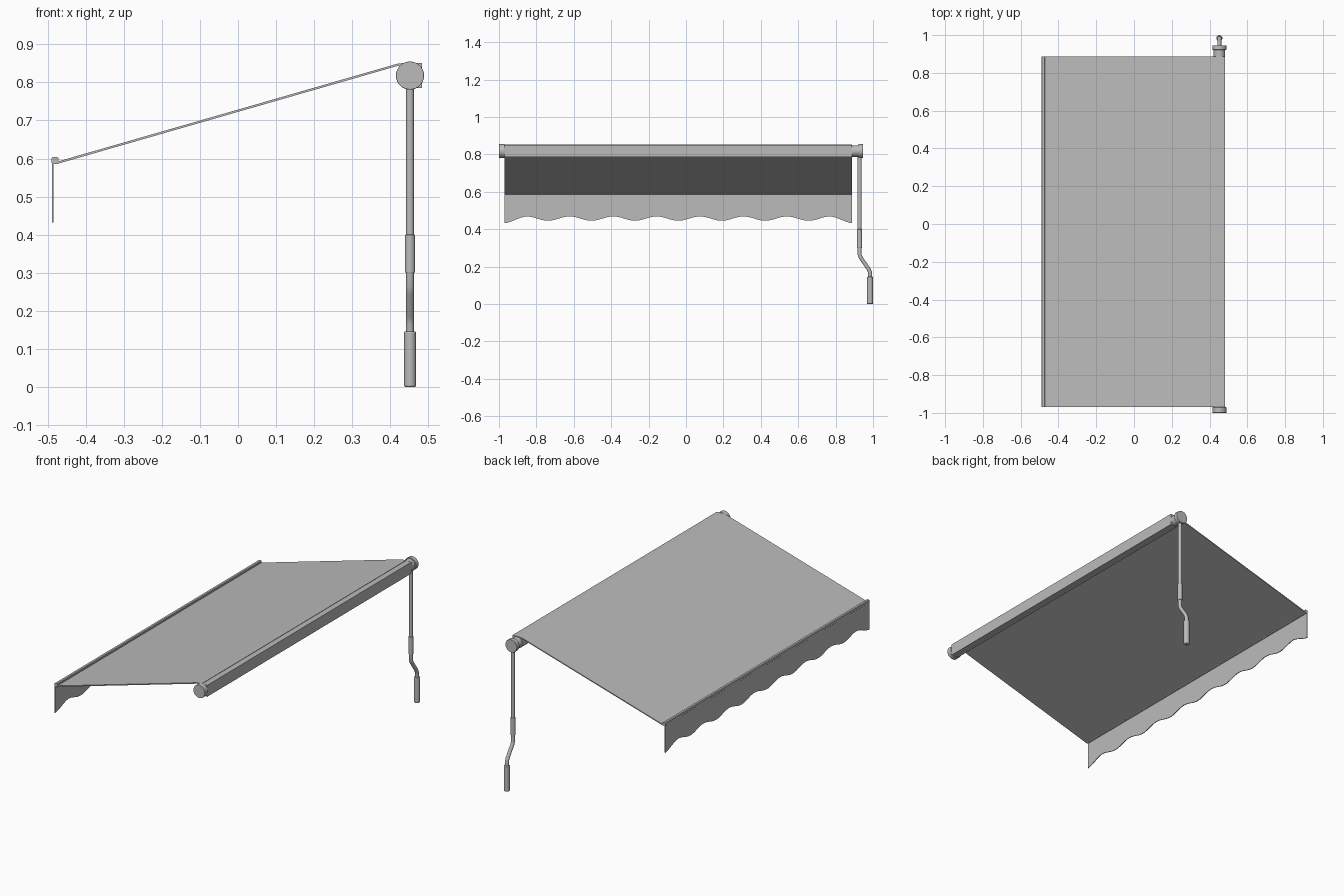
import bpy, bmesh, math
from mathutils import Vector

cube = bpy.data.objects.get("Cube")
if cube:
    bpy.data.objects.remove(cube, do_unlink=True)

grey = bpy.data.materials.new("plain_grey")
grey.use_nodes = True
grey.diffuse_color = (0.5, 0.5, 0.5, 1)
grey.node_tree.nodes["Principled BSDF"].inputs["Base Color"].default_value = (0.5, 0.5, 0.5, 1)

NEAR, FAR = -0.97, 0.888      # ends of the fabric
AX, AZ = 0.452, 0.818         # roller axis
ROD_Y, GRIP_Y = 0.928, 0.984  # crank offsets


def extrude(name, points, offset, smooth=True):
    """Solid made from a planar outline moved along an offset."""
    bm = bmesh.new()
    face = bm.faces.new([bm.verts.new(p) for p in points])
    geom = bmesh.ops.extrude_face_region(bm, geom=[face])["geom"]
    bmesh.ops.translate(bm, vec=offset,
                        verts=[g for g in geom if isinstance(g, bmesh.types.BMVert)])
    bmesh.ops.recalc_face_normals(bm, faces=bm.faces)
    mesh = bpy.data.meshes.new(name)
    bm.to_mesh(mesh)
    bm.free()
    obj = bpy.data.objects.new(name, mesh)
    bpy.context.collection.objects.link(obj)
    return finish(obj, smooth)


def finish(obj, smooth=True):
    obj.data.materials.append(grey)
    if smooth:
        bpy.ops.object.select_all(action="DESELECT")
        obj.select_set(True)
        bpy.context.view_layer.objects.active = obj
        bpy.ops.object.shade_smooth_by_angle(angle=math.radians(35))
    return obj


def profile(name, xz, y0, y1, smooth=True):
    return extrude(name, [(x, y0, z) for x, z in xz], (0, y1 - y0, 0), smooth)


def rod(name, start, end, radius, bevel=0.0):
    a, b = Vector(start), Vector(end)
    bpy.ops.mesh.primitive_cylinder_add(vertices=32, radius=radius, depth=(b - a).length,
                                        location=(a + b) / 2)
    obj = bpy.context.object
    obj.name = name
    obj.rotation_mode = "QUATERNION"
    obj.rotation_quaternion = (b - a).to_track_quat("Z", "Y")
    if bevel:
        mod = obj.modifiers.new("rounded_rim", "BEVEL")
        mod.width, mod.segments = bevel, 3
    return finish(obj)


# Cassette: round front, flat wall side
R = 0.033
arc = [math.radians(90 + 180 * i / 20) for i in range(21)]
outline = [(AX + R * math.cos(a), AZ + R * math.sin(a)) for a in arc]
outline += [(0.483, AZ - R), (0.483, AZ + R)]
profile("cassette", outline, NEAR, FAR)

# End caps and crank gearbox
rod("near_end_cap", (AX, -1, AZ), (AX, NEAR, AZ), 0.037, 0.002)
rod("gearbox_neck", (AX, FAR, AZ), (AX, 0.926, AZ), 0.031)
rod("gearbox_cap", (AX, 0.922, AZ), (AX, 0.946, AZ), 0.037, 0.002)

# Sloping fabric, bending over the roller
top = [(-0.478, 0.591), (0.418, 0.849), (0.45, 0.853)]
under = [(x, z - 0.006) for x, z in reversed(top)]
profile("awning_fabric", top + under, NEAR, FAR, False)

# Front bar with chamfered corners
bx, bz, h, c = -0.481, 0.595, 0.0095, 0.006
bar = [(bx + sx * p, bz + sz * q) for sx, sz, p, q in (
    (1, 1, c, h), (1, 1, h, c), (1, -1, h, c), (1, -1, c, h),
    (-1, -1, c, h), (-1, -1, h, c), (-1, 1, h, c), (-1, 1, c, h))]
profile("front_bar", bar, NEAR, FAR, False)

# Hanging valance with a scalloped hem
steps, waves = 128, 8
hem = []
for i in range(steps + 1):
    t = i / steps
    edge = min(t, 1 - t) * waves
    dip = 0.013 * max(0, 1 - 2 * edge)
    hem.append((-0.489, NEAR + (FAR - NEAR) * t,
                0.457 - 0.0115 * math.cos(2 * math.pi * waves * t) - dip))
extrude("valance", hem + [(-0.489, FAR, 0.595), (-0.489, NEAR, 0.595)], (0.004, 0, 0))

# Crank: shaft, sleeve, bent section and grip
rod("crank_shaft", (AX, ROD_Y, 0.8), (AX, ROD_Y, 0.39), 0.0105)
rod("crank_sleeve", (AX, ROD_Y, 0.4), (AX, ROD_Y, 0.3), 0.0135, 0.002)
path = [(AX, ROD_Y, 0.31), (AX, ROD_Y, 0.265), (AX, ROD_Y + 0.006, 0.248),
        (AX, GRIP_Y - 0.008, 0.188), (AX, GRIP_Y, 0.168), (AX, GRIP_Y, 0.13)]
curve = bpy.data.curves.new("crank_bend", "CURVE")
curve.dimensions = "3D"
curve.bevel_depth, curve.bevel_resolution = 0.0105, 6
curve.use_fill_caps = True
spline = curve.splines.new("POLY")
spline.use_smooth = True
spline.points.add(len(path) - 1)
for point, co in zip(spline.points, path):
    point.co = (*co, 1)
curve.materials.append(grey)
bpy.context.collection.objects.link(bpy.data.objects.new("crank_bend", curve))
rod("crank_grip", (AX, GRIP_Y, 0), (AX, GRIP_Y, 0.146), 0.016, 0.004)
